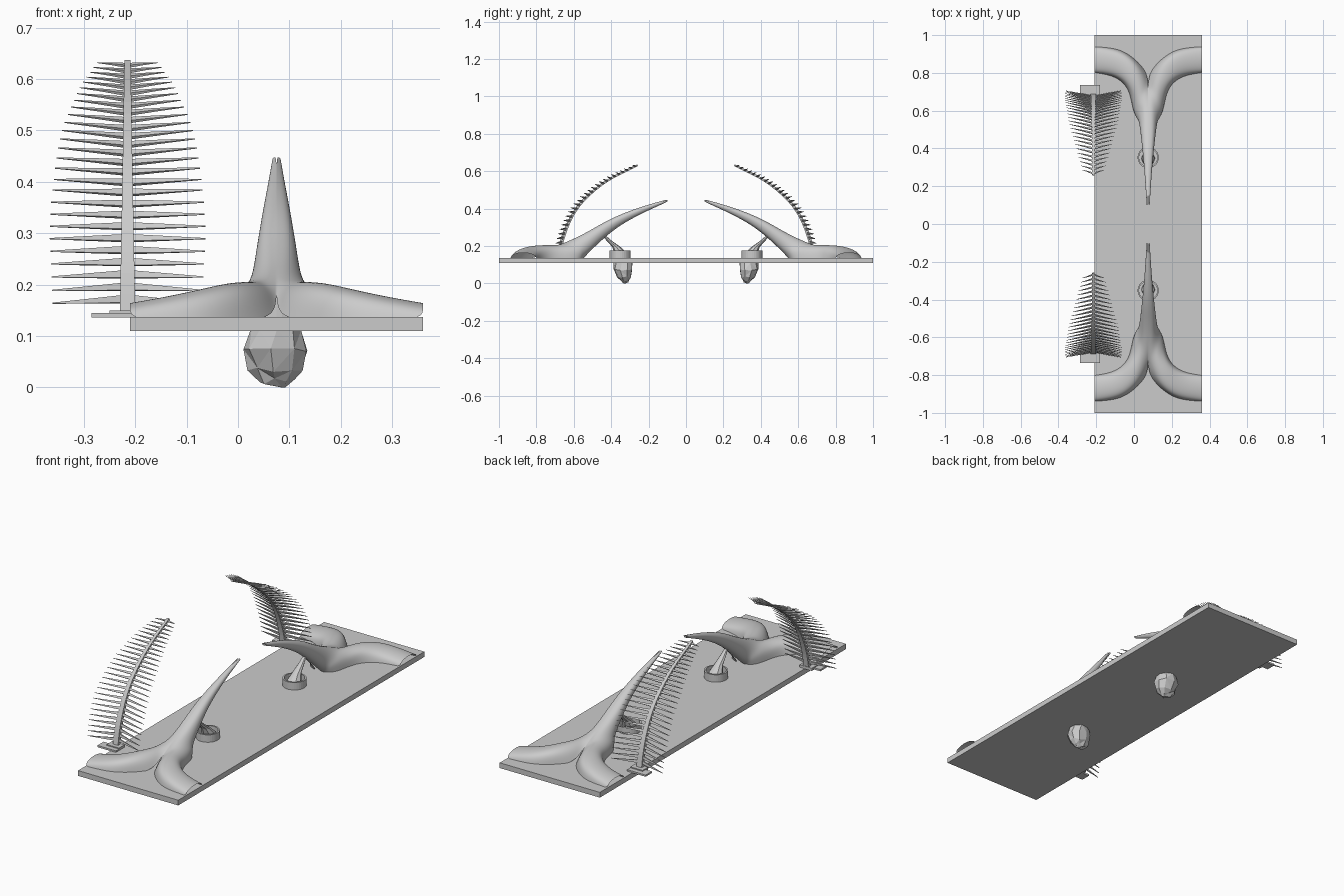
import bpy, bmesh, math, random
from mathutils import Vector

if "Cube" in bpy.data.objects:
    bpy.data.objects.remove(bpy.data.objects["Cube"])

random.seed(4)
CX, TOP = 0.075, 0.137   # slab centre line and slab top


def make(name, bm, axes=(False, True, False), loc=(0, 0, 0), smooth=False, subd=0):
    bmesh.ops.recalc_face_normals(bm, faces=bm.faces)
    me = bpy.data.meshes.new(name)
    bm.to_mesh(me)
    bm.free()
    for p in me.polygons:
        p.use_smooth = smooth
    ob = bpy.data.objects.new(name, me)
    ob.location = loc
    bpy.context.collection.objects.link(ob)
    if subd:
        s = ob.modifiers.new("subd", 'SUBSURF')
        s.levels = s.render_levels = subd
    if any(axes):
        m = ob.modifiers.new("mirror", 'MIRROR')
        m.use_axis = axes
        m.merge_threshold = 0.0005
    return ob


def box(bm, lo, hi):
    vs = bmesh.ops.create_cube(bm, size=1)["verts"]
    for v in vs:
        v.co = [(a + b) / 2 + c * (b - a) for a, b, c in zip(lo, hi, v.co)]


def loft(bm, rings, closed=True, caps=True):
    rows = [[bm.verts.new(p) for p in r] for r in rings]
    n = len(rows[0])
    for a, b in zip(rows, rows[1:]):
        for i in range(n if closed else n - 1):
            j = (i + 1) % n
            bm.faces.new((a[i], a[j], b[j], b[i]))
    if caps:
        bm.faces.new(rows[0])
        bm.faces.new(rows[-1])


def lerp_table(table, t):
    for (a, va), (b, vb) in zip(table, table[1:]):
        if t <= b:
            return va + (vb - va) * (t - a) / (b - a)
    return table[-1][1]


# Slab
bm = bmesh.new()
box(bm, (-0.21, -1, 0.11), (0.36, 1, TOP))
make("base_slab", bm, axes=(False, False, False))

# Forked horns: half of the fork is a smooth lofted net, mirrored both ways
rings = []
for outer, inner, h in [((.285, .94), (.285, .80), .168), ((.21, .935), (.21, .79), .181),
                        ((.135, .92), (.15, .765), .196), ((.06, .868), (.108, .72), .209)]:
    o, i = Vector(outer), Vector(inner)
    pts = [(0, TOP - .004), (.06, h - .012), (.5, h), (.94, h - .012), (1, TOP - .004)]
    rings.append([(*o.lerp(i, t), z) for t, z in pts])
rings += [
    [(0, .795, .135), (.012, .77, .185), (.045, .72, .215), (.086, .67, .185), (.09, .66, .133)],
    [(0, .70, .198), (.02, .69, .206), (.05, .65, .212), (.078, .60, .185), (.078, .59, .133)],
    [(0, .60, .237), (.025, .60, .236), (.055, .575, .215), (.068, .55, .17), (.05, .553, .128)]]
for y, yb, zt, zb, w in [(.50, .55, .29, .135, .05), (.40, .40, .35, .285, .034),
                         (.25, .25, .408, .37, .019), (.10, .10, .45, .436, .009)]:
    rings.append([(0, y, zt), (w * .65, y, zt - .003), (w, y * .7 + yb * .3, (zt * 1.2 + zb * .8) / 2),
                  (w * .65, y * .3 + yb * .7, zb + (zt - zb) * .12), (0, yb, zb)])
bm = bmesh.new()
loft(bm, rings, closed=False, caps=False)
bm.faces.ensure_lookup_table()
make("forked_horn", bm, axes=(True, True, False), loc=(CX, 0, 0), smooth=True, subd=3)

# Rim rings on the slab
bm = bmesh.new()
prof = [(.056, .13), (.056, .175), (.048, .175), (.048, .13)]
loft(bm, [[(CX + r * math.cos(k * math.tau / 32), .352 + r * math.sin(k * math.tau / 32), z)
           for r, z in prof] for k in range(33)], caps=False)
bmesh.ops.remove_doubles(bm, verts=bm.verts, dist=1e-5)
ob = make("rim_ring", bm)

# Bent spikes rising out of the rings
bm = bmesh.new()
rings = []
for y, z, r in [(.345, .12, .038), (.35, .165, .034), (.372, .195, .022), (.41, .228, .014), (.447, .265, .007)]:
    rings.append([(CX + r * math.cos(k * math.tau / 8), y + r * math.sin(k * math.tau / 8), z) for k in range(8)])
loft(bm, rings)
make("ring_spike", bm)

# Faceted stones hanging below
bm = bmesh.new()
rings = []
for z, rx, ry, y in [(.115, .054, .05, .336), (.075, .068, .052, .333), (.035, .058, .036, .33), (.012, .036, .022, .328)]:
    off = random.random()
    rings.append([(CX + rx * random.uniform(.88, 1.04) * math.cos((k + off) * math.tau / 9),
                   y + ry * random.uniform(.88, 1.06) * math.sin((k + off) * math.tau / 9),
                   z + random.uniform(-.006, .006)) for k in range(9)])
rings.append([(.088 + .004 * math.cos(k * math.tau / 9), .328 + .004 * math.sin(k * math.tau / 9), 0)
              for k in range(9)])
loft(bm, rings)
bmesh.ops.triangulate(bm, faces=bm.faces)
make("hanging_stone", bm)

# Fern fronds: curved spine in the yz plane
FX = -0.215
path = [Vector(p) for p in [(FX, .68, .14), (FX, .665, .22), (FX, .638, .30), (FX, .598, .38),
                            (FX, .533, .46), (FX, .42, .55), (FX, .258, .633)]]


def spine(t):
    # Catmull-Rom sample returning point and tangent
    n = len(path) - 1
    i = min(int(t * n), n - 1)
    f = t * n - i
    b, c = path[i], path[i + 1]
    a = path[i - 1] if i else b * 2 - c
    d = path[i + 2] if i + 2 <= n else c * 2 - b
    k1, k2, k3 = c - a, a * 2 - b * 5 + c * 4 - d, b * 3 - a - c * 3 + d
    return (b * 2 + k1 * f + k2 * f * f + k3 * f ** 3) / 2, (k1 + k2 * 2 * f + k3 * 3 * f * f).normalized()


def outward(tan):
    return Vector((0, tan.z, -tan.y))


bm = bmesh.new()
rings = []
for k in range(25):
    p, tan = spine(k / 24)
    nrm = outward(tan)
    w, d = .015 - .009 * k / 24, .011 - .006 * k / 24
    rings.append([p + Vector((sx * w, 0, 0)) + nrm * sy * d for sx, sy in [(-1, -1), (1, -1), (1, 1), (-1, 1)]])
loft(bm, rings)
make("frond_spine", bm)

# Frond barbs: thin tapered blades on both sides
lengths = [(.16, .145), (.3, .152), (.36, .149), (.46, .135), (.5, .125), (.54, .108), (.58, .09), (.61, .07), (.63, .058)]
samples = [spine(k / 600) for k in range(601)]
arc = [0]
for (p, _), (q, _) in zip(samples, samples[1:]):
    arc.append(arc[-1] + (q - p).length)
bm = bmesh.new()
COUNT = 27
for k in range(COUNT):
    target = .032 + (arc[-1] - .045) * k / (COUNT - 1)
    p, tan = samples[next(i for i, s in enumerate(arc) if s >= target)]
    nrm = outward(tan)
    length = lerp_table(lengths, p.z)
    h = .0075 - .003 * k / COUNT
    for s in (-1, 1):
        tip = p + Vector((s * length, 0, 0)) + nrm * .03 * length / .15 - tan * .013
        loft(bm, [[c + tan * a * h * m + nrm * b * h * m for a, b in [(-1, -.6), (1, -.6), (1, .6), (-1, .6)]]
                  for c, m in [(p + Vector((s * .006, 0, 0)), 1), (p.lerp(tip, .5), .6), (tip, .15)]])
make("frond_barbs", bm)

# Small foot plates under the fronds
bm = bmesh.new()
box(bm, (-.285, .685, .136), (-.18, .735, .145))
box(bm, (-.25, .665, .136), (-.18, .71, .15))
make("frond_foot", bm)
